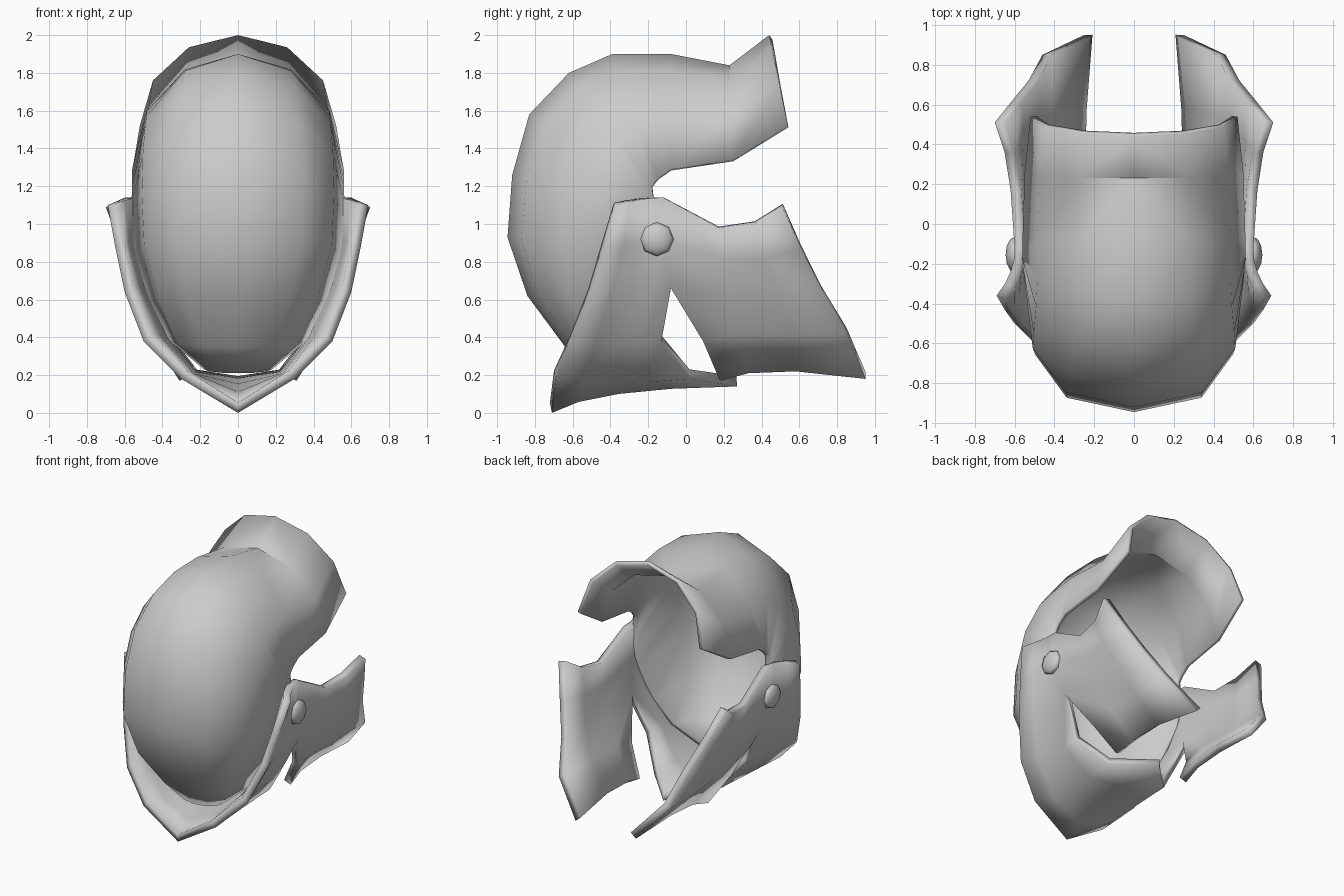
import bpy
import bmesh
import math
from mathutils import Vector

cube = bpy.data.objects.get("Cube")
if cube:
    bpy.data.objects.remove(cube, do_unlink=True)


def make_material(name, rgb):
    mat = bpy.data.materials.new(name)
    mat.use_nodes = True
    mat.diffuse_color = (*rgb, 1)
    mat.node_tree.nodes["Principled BSDF"].inputs["Base Color"].default_value = (*rgb, 1)
    return mat


steel = make_material("steel_grey", (0.6, 0.6, 0.6))


def add_grid(bm, rows):
    """Skin a list of equally long point rows with quads."""
    verts = [[bm.verts.new(p) for p in row] for row in rows]
    for lower, upper in zip(verts, verts[1:]):
        for i in range(len(lower) - 1):
            bm.faces.new((lower[i], lower[i + 1], upper[i + 1], upper[i]))


def blend(first, middle, last, steps):
    """Rows of points bowing from the first edge through the middle to the last."""
    rows = []
    for k in range(steps + 1):
        t = k / steps
        a, b, c = (1 - t) * (1 - 2 * t), 4 * t * (1 - t), t * (2 * t - 1)
        rows.append([Vector(p) * a + Vector(q) * b + Vector(r) * c
                     for p, q, r in zip(first, middle, last)])
    return rows


def finish_shell(name, bm, thickness, angle):
    """Turn a half sheet into a mirrored plate, thickened inwards."""
    bmesh.ops.remove_doubles(bm, verts=bm.verts, dist=0.015)
    bmesh.ops.recalc_face_normals(bm, faces=bm.faces)
    core = Vector((0, 0, 0.8))
    facing = sum(f.normal.dot(f.calc_center_median() - core) * f.calc_area()
                 for f in bm.faces)
    if facing < 0:
        bmesh.ops.reverse_faces(bm, faces=bm.faces)
    mesh = bpy.data.meshes.new(name)
    bm.to_mesh(mesh)
    bm.free()
    obj = bpy.data.objects.new(name, mesh)
    bpy.context.collection.objects.link(obj)
    mesh.materials.append(steel)
    mirror = obj.modifiers.new("mirror", 'MIRROR')
    mirror.use_clip = True
    solid = obj.modifiers.new("thickness", 'SOLIDIFY')
    solid.thickness = thickness
    solid.offset = -1
    smooth(obj, angle)


def smooth(obj, angle):
    bpy.ops.object.select_all(action='DESELECT')
    obj.select_set(True)
    bpy.context.view_layer.objects.active = obj
    bpy.ops.object.shade_smooth_by_angle(angle=math.radians(angle))


# Skull dome: elliptical ribs from the centre line (y, z) to the side rim (x, y, z),
# the last number is the roundness: below one is blunter
ribs = [
    ((0.44, 2.0), (0.52, 0.54, 1.52), 1),
    ((0.23, 1.84), (0.55, 0.25, 1.34), 1),
    ((-0.08, 1.9), (0.56, -0.08, 1.29), 1),
    ((-0.39, 1.9), (0.56, -0.15, 1.24), 1),
    ((-0.62, 1.8), (0.56, -0.18, 1.2), 0.9),
    ((-0.83, 1.58), (0.565, -0.17, 1.1), 0.8),
    ((-0.92, 1.26), (0.565, -0.16, 1.0), 0.72),
    ((-0.945, 0.93), (0.55, -0.19, 0.83), 0.7),
    ((-0.84, 0.62), (0.47, -0.26, 0.58), 0.75),
    ((-0.64, 0.35), (0.36, -0.34, 0.38), 0.9),
    ((-0.52, 0.21), (0.18, -0.43, 0.23), 1),
]
dome_rows = []
for (cy, cz), (ex, ey, ez), power in ribs:
    row = []
    for k in range(4):
        a = math.pi / 2 * k / 3
        s = math.sin(a) ** power
        c = max(math.cos(a), 0) ** power
        row.append((ex * s, ey + (cy - ey) * c, ez + (cz - ez) * c))
    dome_rows.append(row)
bm = bmesh.new()
add_grid(bm, dome_rows)
finish_shell("skull_dome", bm, 0.03, 42)

# Chin guard: from the flared front rim back to the throat edge
rim = [(0, -0.71, 0), (0.3, -0.69, 0.18), (0.5, -0.6, 0.38),
       (0.6, -0.5, 0.64), (0.65, -0.43, 0.88), (0.69, -0.36, 1.1)]
belly = [(0, -0.36, 0.1), (0.25, -0.36, 0.16), (0.42, -0.36, 0.37),
         (0.55, -0.28, 0.66), (0.61, -0.25, 0.89), (0.62, -0.24, 1.13)]
throat = [(0, 0.27, 0.14), (0.25, 0.02, 0.18), (0.42, -0.13, 0.38),
          (0.55, -0.08, 0.66), (0.6, -0.13, 0.9), (0.6, -0.12, 1.14)]
bm = bmesh.new()
add_grid(bm, blend(rim, belly, throat, 4))

# Cheek plate: sweeps back from the hinge, joined to the chin guard
add_grid(bm, [
    [(0.6, -0.12, 1.14), (0.62, 0.17, 0.98), (0.65, 0.36, 1.0), (0.7, 0.51, 1.09)],
    [(0.6, -0.13, 0.9), (0.6, 0.2, 0.82), (0.61, 0.41, 0.82), (0.62, 0.61, 0.87)],
    [(0.55, -0.08, 0.66), (0.55, 0.22, 0.65), (0.55, 0.48, 0.64), (0.53, 0.72, 0.65)],
    [(0.44, 0.09, 0.38), (0.43, 0.27, 0.42), (0.45, 0.55, 0.42), (0.46, 0.85, 0.42)],
    [(0.31, 0.18, 0.17), (0.29, 0.33, 0.21), (0.28, 0.58, 0.22), (0.25, 0.95, 0.18)],
])
finish_shell("chin_and_cheek_guard", bm, 0.055, 42)

# Hinge rivets
for side, label in ((1, "left"), (-1, "right")):
    bpy.ops.mesh.primitive_uv_sphere_add(
        segments=8, ring_count=6, radius=0.09,
        location=(side * 0.6, -0.155, 0.92), rotation=(0, math.pi / 2, 0))
    rivet = bpy.context.object
    rivet.name = label + "_hinge_rivet"
    rivet.scale = (1, 1, 0.5)
    rivet.data.materials.append(steel)
    smooth(rivet, 50)
